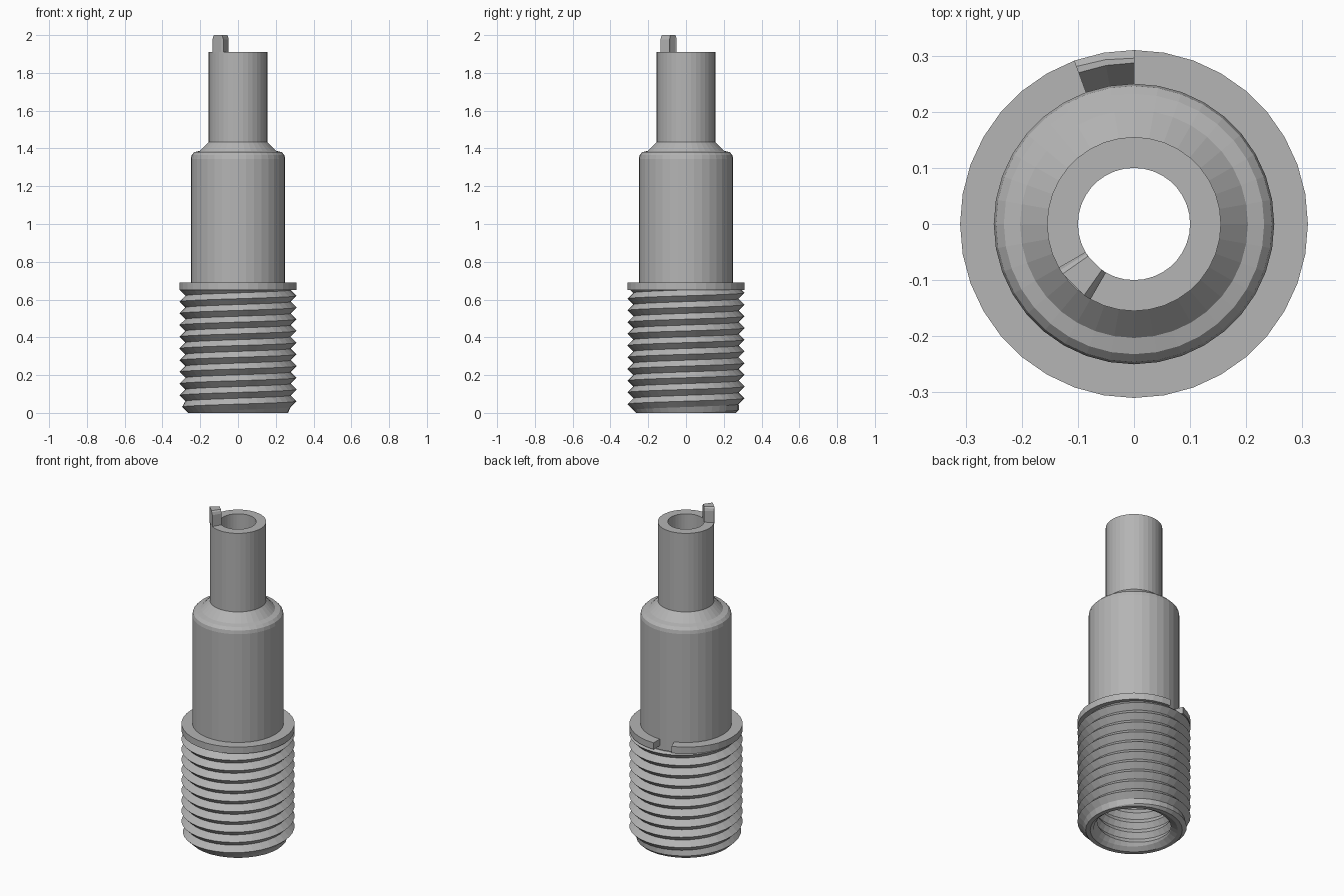
import bpy, bmesh, math

if "Cube" in bpy.data.objects:
    bpy.data.objects.remove(bpy.data.objects["Cube"])

SIDES = 36
PITCH = 0.062
STEP = math.tau / SIDES

metal = bpy.data.materials.new("plain grey")
metal.diffuse_color = (0.46, 0.46, 0.46, 1)
metal.use_nodes = True
metal.node_tree.nodes["Principled BSDF"].inputs["Base Color"].default_value = metal.diffuse_color
metal.roughness = 0.6


def polar(r, angle, z):
    return (r * math.cos(angle), r * math.sin(angle), z)


def sweep(name, columns, closed_profile=True, caps=False):
    """Join neighbouring columns of points into a skin."""
    bm = bmesh.new()
    grid = [[bm.verts.new(p) for p in col] for col in columns]
    n = len(grid[0])
    for a, b in zip(grid, grid[1:]):
        for j in range(n if closed_profile else n - 1):
            k = (j + 1) % n
            bm.faces.new((a[j], b[j], b[k], a[k]))
    if caps:
        bm.faces.new(grid[0])
        bm.faces.new(grid[-1][::-1])
    bmesh.ops.remove_doubles(bm, verts=bm.verts, dist=0.00005)
    bmesh.ops.dissolve_degenerate(bm, edges=bm.edges, dist=0.00005)
    bmesh.ops.recalc_face_normals(bm, faces=bm.faces)
    mesh = bpy.data.meshes.new(name)
    bm.to_mesh(mesh)
    bm.free()
    mesh.materials.append(metal)
    obj = bpy.data.objects.new(name, mesh)
    bpy.context.collection.objects.link(obj)
    return obj


def lathe(name, profile, first=0, last=SIDES):
    cols = [[polar(r, i * STEP, z) for r, z in profile]
            for i in range(first, last + 1)]
    return sweep(name, cols, caps=(last - first) < SIDES)


def helix(i, z_min, z_max, root, crest):
    """Points of a right-handed V thread along column i, bottom to top."""
    points = []
    for k in range(-3, int(2 * z_max / PITCH) + 4):
        z = PITCH * (k / 2 + i / SIDES)
        zc = min(max(z, z_min), z_max)
        phase = (zc / PITCH - i / SIDES) % 1
        mix = abs(2 * phase - 1)        # 1 at crest, 0 at root
        points.append((root + (crest - root) * mix, zc))
    return points


# Threaded base: outer thread, chamfered foot and inner thread
columns = []
for i in range(SIDES + 1):
    outer = [(min(r, 0.265 + z), z) for r, z in helix(i, 0.0, 0.65, 0.279, 0.31)]
    pocket = 0.58 if 9 <= i <= 11 else 0.65
    rim = [(0.287, 0.65), (0.248, pocket), (0.22, pocket)]
    inner = helix(i, 0.02, 0.56, 0.222, 0.202)[::-1]
    profile = outer + rim + inner + [(0.24, 0.0)]
    columns.append([polar(r, i * STEP, z) for r, z in profile])
sweep("threaded_base", columns)

# Collar with a 20 degree gap at the back
lathe("collar", [(0.245, 0.65), (0.31, 0.65), (0.31, 0.69), (0.245, 0.69)],
      first=11, last=45)

# Hollow body, sloped shoulder and neck
lathe("body_and_neck", [
    (0.25, 0.57), (0.25, 1.345), (0.246, 1.365), (0.232, 1.38), (0.203, 1.387),
    (0.155, 1.435), (0.155, 1.91), (0.10, 1.91), (0.10, 1.32), (0.20, 1.26),
    (0.20, 0.57)])

# Locating tab on the neck rim, with eased top corners
tab = []
for degrees, top in ((210, 1.978), (212, 1.993), (215, 2.0),
                     (235, 2.0), (238, 1.993), (240, 1.978)):
    a = math.radians(degrees)
    tab.append([polar(r, a, z) for r, z in
                ((0.10, 1.90), (0.155, 1.90), (0.155, top), (0.10, top))])
sweep("locating_tab", tab, caps=True)
